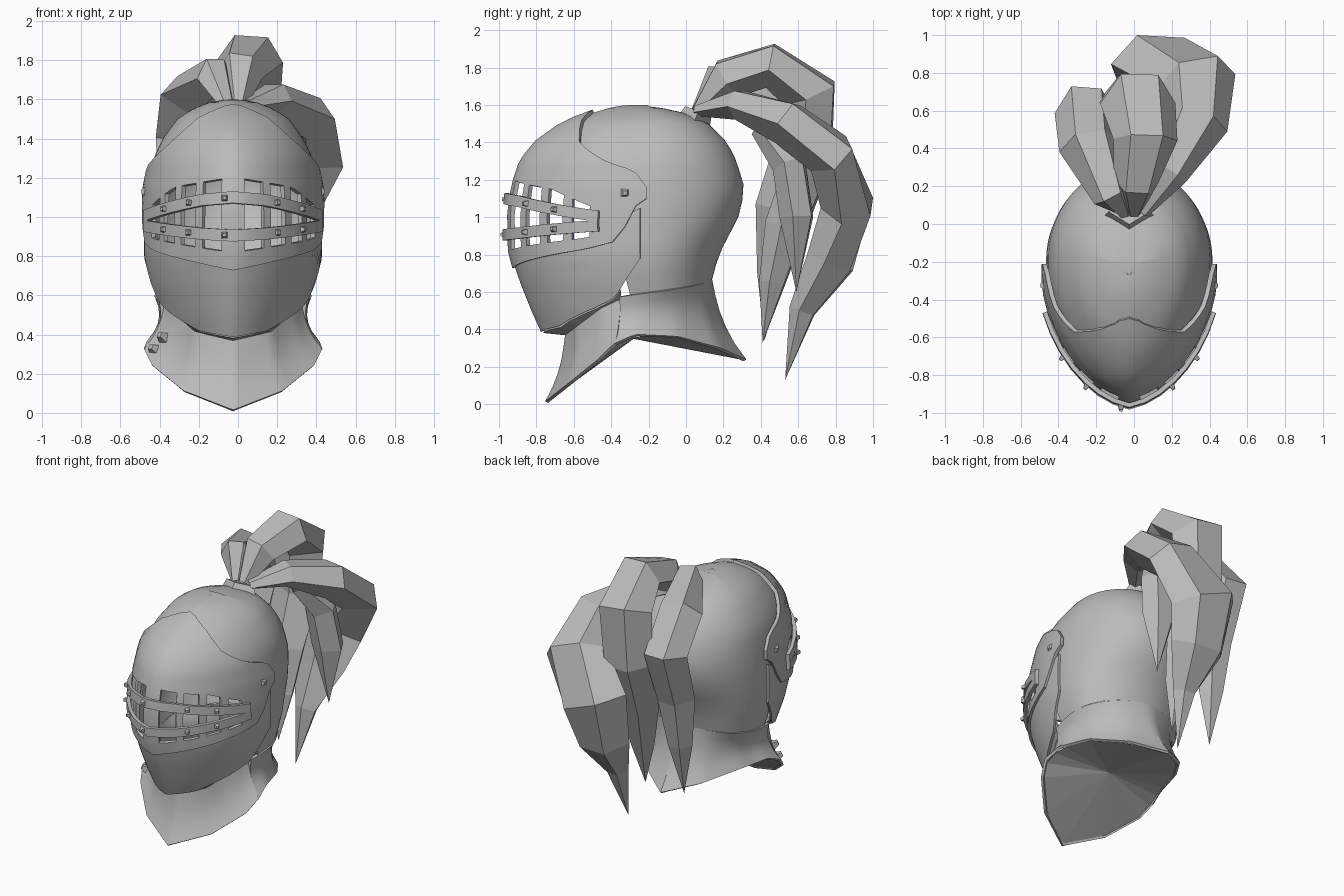
import bpy, bmesh, math
from mathutils import Vector, Matrix

if "Cube" in bpy.data.objects:
    bpy.data.objects.remove(bpy.data.objects["Cube"])

CX = -0.025          # helmet centre line
YC = -0.2            # widest station of the helmet

steel = bpy.data.materials.new("grey_steel")
steel.use_nodes = True
GREY = (0.5, 0.5, 0.5, 1)
steel.diffuse_color = GREY
steel.node_tree.nodes["Principled BSDF"].inputs["Base Color"].default_value = GREY


def lerp_table(table, k):
    """Linear lookup of a row of values by its first entry."""
    table = sorted(table)
    if k <= table[0][0]:
        return table[0][1:]
    for a, b in zip(table, table[1:]):
        if k <= b[0]:
            f = (k - a[0]) / (b[0] - a[0])
            return [p + (q - p) * f for p, q in zip(a[1:], b[1:])]
    return table[-1][1:]


def curve(*pts):
    return lambda t: lerp_table(pts, abs(t))[0]


# height: front y, back y, half width
BODY = [(1.6, -.3, -.3, 0), (1.595, -.36, -.22, .07), (1.58, -.43, -.11, .14),
        (1.55, -.52, .01, .21), (1.5, -.64, .11, .285), (1.4, -.78, .21, .36),
        (1.3, -.86, .26, .405), (1.15, -.91, .305, .43), (1.0, -.925, .27, .44),
        (.8, -.92, .165, .44), (.65, -.87, .125, .41), (.5, -.81, .13, .36), (.39, -.76, .14, .31)]


def shell(t, z, off=0.0):
    """Point on the helmet body; t is degrees from the front centre."""
    yf, yb, hw = lerp_table(BODY, z)
    a = math.radians(t)
    c, s = math.cos(a), math.sin(a)
    if c > 0:
        y = YC - (YC - yf + off) * (c - 0.06 * abs(math.sin(2 * a)))
    else:
        y = YC - (yb + off - YC) * c
    return Vector((CX + (hw + off) * s, y, z))


def finish(name, bm, angle=None, thick=0):
    bmesh.ops.remove_doubles(bm, verts=bm.verts, dist=0.0005)
    bmesh.ops.recalc_face_normals(bm, faces=bm.faces)
    me = bpy.data.meshes.new(name)
    bm.to_mesh(me)
    bm.free()
    me.materials.append(steel)
    ob = bpy.data.objects.new(name, me)
    bpy.context.collection.objects.link(ob)
    bpy.ops.object.select_all(action='DESELECT')
    ob.select_set(True)
    bpy.context.view_layer.objects.active = ob
    if thick:
        m = ob.modifiers.new("thickness", 'SOLIDIFY')
        m.thickness, m.offset = thick, 0
        bpy.ops.object.modifier_apply(modifier=m.name)
    if angle:
        bpy.ops.object.shade_smooth_by_angle(angle=math.radians(angle))
    return ob


def loft(name, columns, closed=False, skip=None, angle=35, thick=0):
    """Skin a list of point columns; skip(i, j) leaves a hole."""
    bm = bmesh.new()
    grid = [[bm.verts.new(p) for p in col] for col in columns]
    n = len(grid)
    for i in range(n if closed else n - 1):
        a, b = grid[i], grid[(i + 1) % n]
        for j in range(len(a) - 1):
            if not (skip and skip(i, j)):
                bm.faces.new((a[j], b[j], b[j + 1], a[j + 1]))
    return finish(name, bm, angle, thick)


def steps(a, b, n):
    return [a + (b - a) * i / n for i in range(n + 1)]


# Skull with open face
neck_top = curve((74, .575), (90, .6), (180, .67))
skull_low = curve((0, 1.22), (68, 1.22), (72, 1.0), (80, .585), (90, .6), (180, .67))


def skull_column(t):
    crown = [1.26 + .34 * math.sin(v * math.pi / 2) for v in steps(0, 1, 10)]
    off = .01 * max(0, -math.cos(math.radians(t)))
    return [shell(t, z, off) for z in steps(skull_low(t), 1.26, 7)[:-1] + crown]


loft("skull", [skull_column(t) for t in range(-180, 180, 4)], closed=True)

# Chin guard
chin_low = curve((0, .39), (30, .42), (60, .52), (72, .57), (86, .78))
chin_high = curve((0, .79), (62, .84), (70, .95), (86, 1.05))
loft("chin_guard", [[shell(t, z, .008) for z in steps(chin_low(t), chin_high(t), 8)]
                    for t in steps(-86, 86, 44)], thick=.016)

# Visor with upright sight slots
visor_low = curve((0, .73), (60, .83), (74, .87), (79, .95), (84, 1.06), (89, 1.1))
visor_high = curve((0, 1.565), (13, 1.555), (24, 1.53), (34, 1.5), (43, 1.44), (48, 1.4),
                   (57, 1.35), (65, 1.31), (73, 1.28), (83, 1.25), (89, 1.16))
slot_low = curve((0, .82), (60, .89), (74, .93), (79, 1.0), (84, 1.09), (89, 1.11))
slot_high = curve((0, 1.2), (40, 1.15), (62, 1.06), (79, 1.08), (89, 1.13))
slots = [(7, 19), (24, 34), (39, 48), (53, 62)]
right_ts = sorted({t for s in slots for t in s} | {0, 13, 29, 43, 57, 67, 73, 79, 84, 87, 89})
visor_ts = [-t for t in reversed(right_ts[1:])] + right_ts


def visor_column(t):
    low, high = slot_low(t), slot_high(t)
    zs = [visor_low(t)] + steps(low, high, 4) + steps(high, visor_high(t), 9)[1:]
    return [shell(t, z, .02) for z in zs]


def is_slot(i, j):
    mid = abs(visor_ts[i] + visor_ts[i + 1]) / 2
    return 1 <= j <= 4 and any(a < mid < b for a, b in slots)


loft("visor", [visor_column(t) for t in visor_ts], skip=is_slot, thick=.024)


# Reinforcing bands and their studs
def stud(name, pos, out, r, h, sides):
    bm = bmesh.new()
    bmesh.ops.create_cone(bm, cap_ends=True, segments=sides, radius1=r, radius2=r * .45, depth=h,
                          matrix=Matrix.Rotation(math.pi / 4, 4, 'Z'))
    rot = out.to_track_quat('Z', 'Y').to_matrix()
    bmesh.ops.rotate(bm, verts=bm.verts, matrix=rot)
    bmesh.ops.translate(bm, verts=bm.verts, vec=pos)
    return finish(name, bm)


def outward(p):
    return Vector((p.x - CX, (p.y - YC) * .6, 0)).normalized()


bands = {"upper": curve((0, 1.1), (20, 1.085), (66, 1.005)),
         "lower": curve((0, .905), (20, .915), (66, .955))}
for name, mid in bands.items():
    loft(name + "_band", [[shell(t, mid(t) - .03, .047), shell(t, mid(t) + .03, .047)]
                          for t in steps(-67, 67, 14)], thick=.024)
    for k, t in enumerate((-45, -27, -5, 27, 45)):
        p = shell(t, mid(t), .065)
        stud(f"{name}_band_stud_{k}", p, outward(p), .025, .03, 4)

# Visor pivots
for side, t in (("left", 79), ("right", -79)):
    p = shell(t, 1.13, .036)
    stud(side + "_pivot", p, Vector((t, 0, 0)).normalized(), .032, .02, 4)

# Collar: angle, then half width, y, z of the rim and of the front throat
RIM = [(0, 0, -.745, .012), (35, .25, -.62, .11), (60, .41, -.46, .24), (74, .45, -.38, .32),
       (90, .43, -.27, .37), (120, .36, -.05, .36), (150, .21, .17, .3), (180, 0, .315, .235)]
THROAT = [(0, 0, -.64, .375), (35, .19, -.58, .42), (60, .3, -.45, .52), (76, .345, -.34, .57)]


def ring(table, t):
    x, y, z = lerp_table(table, abs(t))
    return Vector((CX + math.copysign(x, t), y, z))


def flare(top, rim, hollow):
    """Concave sweep from the neck out to the rim."""
    out = []
    for v in steps(0, 1, 5):
        p = top.lerp(rim, v)
        pull = hollow * v * (1 - v)
        p.x -= (p.x - CX) * pull * 1.2
        p.y -= (p.y - YC) * pull
        out.append(p)
    return out


loft("front_collar", [[shell(t, chin_low(t))] + flare(ring(THROAT, t), ring(RIM, t), .2)
                      for t in steps(-75, 75, 30)], thick=.018)
loft("back_collar", [flare(shell(t, neck_top(t)), ring(RIM, t), .34)
                     for t in [t if t <= 180 else t - 360 for t in steps(74, 286, 36)]],
     thick=.018)

# Lining that closes the collar from below
hub = Vector((CX, -.28, .35))
loft("collar_lining", [[ring(RIM, t).lerp(hub, .03), hub] for t in range(-180, 180, 12)],
     closed=True, angle=None)

# Collar clasps on the right side
for k, (t, v) in enumerate(((-66, .8), (-62, .5))):
    p = ring(THROAT, t).lerp(ring(RIM, t), v)
    stud(f"collar_clasp_{k}", p, Vector((-.6, -.6, .4)), .04, .05, 4)

# Plume holder: a tapered diamond block
bm = bmesh.new()
bmesh.ops.create_cone(bm, cap_ends=True, segments=4, radius1=.15, radius2=.11, depth=.11,
                      matrix=Matrix.Translation((CX, .045, 1.515)) @ Matrix.Rotation(-.4, 4, 'X')
                      @ Matrix.Diagonal((1, .68, 1, 1)))
finish("plume_holder", bm)

# Plume: faceted feathers; each station is x, y, z, half width, half depth
FACETS = [(-1, -.1), (-.45, 1), (.55, .9), (1, -.2), (.1, -1)]


def feather(name, stations):
    pts = [Vector(s[:3]) for s in stations]
    columns = []
    for i, (p, s) in enumerate(zip(pts, stations)):
        tangent = (pts[min(i + 1, len(pts) - 1)] - pts[max(i - 1, 0)]).normalized()
        side = (Vector((1, 0, 0)) - tangent * tangent.x).normalized()
        normal = side.cross(tangent)
        columns.append([p + side * a * s[3] + normal * b * s[4] for a, b in FACETS + FACETS[:1]])
    loft(name, columns, angle=None)


feather("middle_feather", [
    (0, .06, 1.57, .04, .03), (.01, .22, 1.74, .12, .11), (.06, .45, 1.81, .17, .12),
    (.02, .66, 1.66, .2, .15), (0, .66, 1.3, .19, .12), (0, .53, .95, .15, .11),
    (.02, .46, .65, .09, .07), (.03, .41, .33, 0, 0)])
feather("right_feather", [
    (-.05, .06, 1.57, .04, .03), (-.12, .15, 1.72, .1, .09), (-.24, .42, 1.61, .16, .12),
    (-.26, .6, 1.4, .16, .13), (-.26, .48, 1.05, .14, .11), (-.27, .45, .7, .09, .07),
    (-.28, .42, .34, 0, 0)])
feather("left_feather", [
    (.04, .06, 1.57, .04, .03), (.18, .28, 1.6, .11, .08), (.33, .54, 1.5, .17, .12),
    (.33, .77, 1.33, .22, .13), (.13, .86, 1.06, .27, .14), (.11, .77, .76, .2, .13),
    (.1, .62, .5, .08, .07), (.08, .53, .13, 0, 0)])
feather("inner_feather", [
    (.18, .4, 1.48, .06, .06), (.26, .55, 1.28, .12, .09), (.29, .59, 1.0, .12, .09),
    (.3, .59, .6, 0, 0)])
